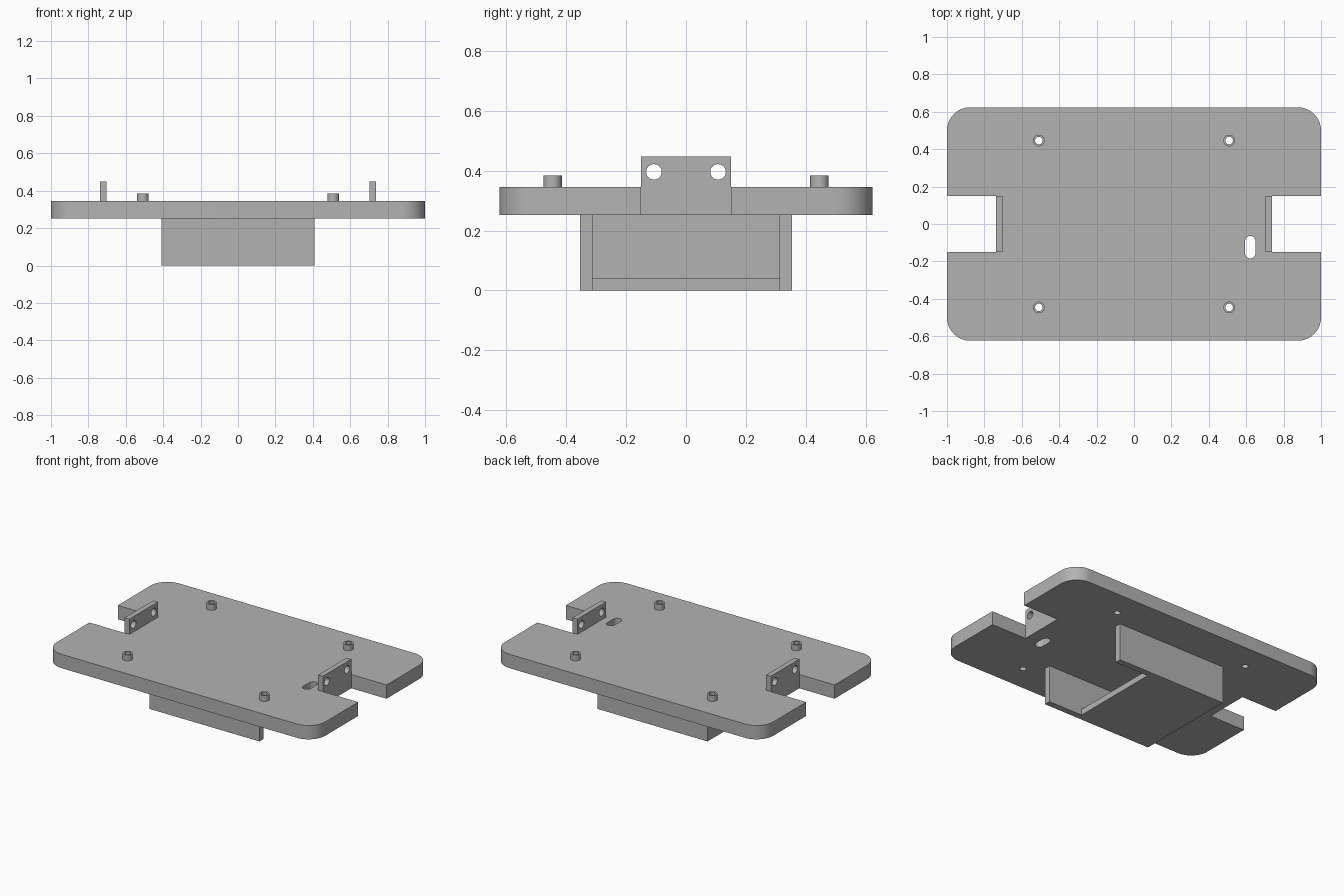
import bpy, bmesh, math
from mathutils import Matrix

if "Cube" in bpy.data.objects:
    bpy.data.objects.remove(bpy.data.objects["Cube"])

GREY = bpy.data.materials.new("matte grey")
GREY.diffuse_color = (0.45, 0.45, 0.45, 1)
GREY.use_nodes = True
GREY.node_tree.nodes["Principled BSDF"].inputs["Base Color"].default_value = GREY.diffuse_color


def arc(cx, cy, r, a0, a1, n):
    """Points on an arc, angles in degrees."""
    return [(cx + r * math.cos(math.radians(a0 + (a1 - a0) * i / n)),
             cy + r * math.sin(math.radians(a0 + (a1 - a0) * i / n))) for i in range(n + 1)]


def circle(cx, cy, r, n=32):
    return arc(cx, cy, r, 0, 360, n)[:-1]


def rect(x0, x1, y0, y1):
    return [(x0, y0), (x1, y0), (x1, y1), (x0, y1)]


def slab(name, loops, lo, hi, matrix=Matrix()):
    """Extrude an outline (first loop) with holes (other loops) from lo to hi."""
    curve = bpy.data.curves.new(name, 'CURVE')
    curve.dimensions = '2D'
    curve.fill_mode = 'BOTH'
    curve.extrude = (hi - lo) / 2
    for pts in loops:
        s = curve.splines.new('POLY')
        s.points.add(len(pts) - 1)
        for p, (x, y) in zip(s.points, pts):
            p.co = (x, y, 0, 1)
        s.use_cyclic_u = True
    tmp = bpy.data.objects.new(name + "_outline", curve)
    bpy.context.collection.objects.link(tmp)
    dg = bpy.context.evaluated_depsgraph_get()
    mesh = bpy.data.meshes.new_from_object(tmp.evaluated_get(dg))
    bpy.data.objects.remove(tmp)
    bm = bmesh.new()
    bm.from_mesh(mesh)
    bmesh.ops.remove_doubles(bm, verts=bm.verts, dist=1e-5)
    bmesh.ops.translate(bm, verts=bm.verts, vec=(0, 0, (lo + hi) / 2))
    bmesh.ops.transform(bm, matrix=matrix, verts=bm.verts)
    bmesh.ops.recalc_face_normals(bm, faces=bm.faces)
    bm.to_mesh(mesh)
    bm.free()
    mesh.materials.clear()
    mesh.materials.append(GREY)
    ob = bpy.data.objects.new(name, mesh)
    bpy.context.collection.objects.link(ob)
    bpy.ops.object.select_all(action='DESELECT')
    ob.select_set(True)
    bpy.context.view_layer.objects.active = ob
    bpy.ops.object.shade_smooth_by_angle(angle=math.radians(30))
    return ob


# main dimensions
W, D, R = 1.0, 0.624, 0.125          # plate half sizes and corner radius
NX, NY = 0.737, 0.151                # side notches
Z0, Z1 = 0.252, 0.345                # plate underside and top
posts = [(x, y) for x in (-0.509, 0.509) for y in (-0.446, 0.446)]

# base plate: rounded corners, two side notches, post holes and a cable slot
right_half = (arc(W - R, -D + R, R, -90, 0, 16)
              + [(W, -NY), (NX, -NY), (NX, NY), (W, NY)]
              + arc(W - R, D - R, R, 0, 90, 16))
outline = right_half + [(-x, -y) for x, y in right_half]
slot = arc(0.622, -0.092, 0.028, 0, 180, 12) + arc(0.622, -0.156, 0.028, 180, 360, 12)
slab("base_plate", [outline, slot] + [circle(x, y, 0.02) for x, y in posts], Z0, Z1)

# hollow standoff posts
for i, (x, y) in enumerate(posts):
    slab(f"standoff_{i + 1}", [circle(x, y, 0.031), circle(x, y, 0.02)], Z1, 0.384)

# upright tabs with two holes each, drawn in the y-z plane
yz = Matrix(((0, 0, 1, 0), (1, 0, 0, 0), (0, 1, 0, 0), (0, 0, 0, 1)))
tab = [rect(-NY, NY, Z1, 0.448)] + [circle(s * 0.107, 0.396, 0.026) for s in (-1, 1)]
slab("right_tab", tab, 0.702, NX, yz)
slab("left_tab", tab, -NX, -0.702, yz)

# holder under the plate: walls on three sides, open at the right
BX, BY, IY = 0.409, 0.355, 0.313
slab("holder_walls", [[(BX, -BY), (BX, -IY), (-BX + 0.042, -IY), (-BX + 0.042, IY),
                       (BX, IY), (BX, BY), (-BX, BY), (-BX, -BY)]], 0, Z0)

# holder floor stops short of the open end
slab("holder_floor", [rect(-BX + 0.042, 0.155, -IY, IY)], 0, 0.04)
